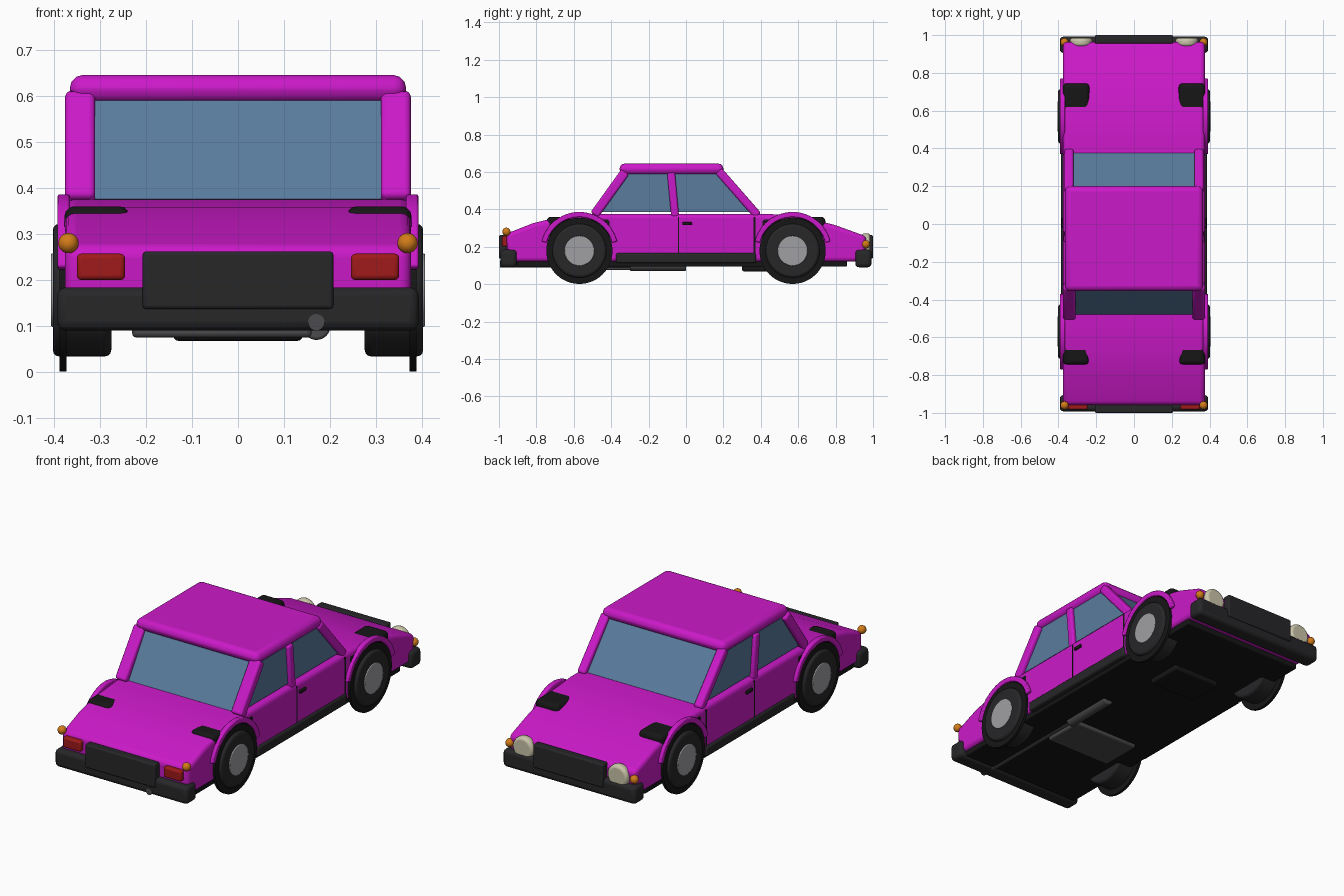
import bpy, bmesh, math
from mathutils import Vector

if "Cube" in bpy.data.objects:
    bpy.data.objects.remove(bpy.data.objects["Cube"])


def mat(name, r, g, b):
    m = bpy.data.materials.new(name)
    m.diffuse_color = (r, g, b, 1)
    m.use_nodes = True
    m.node_tree.nodes["Principled BSDF"].inputs["Base Color"].default_value = m.diffuse_color
    return m


PAINT = mat("paint", 0.60, 0.01, 0.58)
BLACK = mat("black", 0.008, 0.008, 0.008)
TRIM = mat("trim", 0.02, 0.02, 0.022)
GLASS = mat("glass", 0.10, 0.20, 0.34)
METAL = mat("metal", 0.35, 0.35, 0.37)
STEEL = mat("steel", 0.07, 0.07, 0.075)
RED = mat("red", 0.35, 0.01, 0.01)
ORANGE = mat("orange", 0.65, 0.20, 0.01)
CREAM = mat("cream", 0.60, 0.56, 0.40)


def finish(name, bm, material, bevel=0, segments=3):
    bmesh.ops.recalc_face_normals(bm, faces=bm.faces)
    me = bpy.data.meshes.new(name)
    bm.to_mesh(me)
    bm.free()
    ob = bpy.data.objects.new(name, me)
    bpy.context.collection.objects.link(ob)
    me.materials.append(material)
    if bevel:
        mod = ob.modifiers.new("bevel", "BEVEL")
        mod.width, mod.segments = bevel, segments
        mod.limit_method, mod.angle_limit = "ANGLE", math.radians(30)
    bpy.context.view_layer.objects.active = ob
    ob.select_set(True)
    bpy.ops.object.shade_smooth_by_angle(angle=math.radians(40))
    ob.select_set(False)
    return ob


def side_profile(name, pts, x0, x1, material, bevel=0, segments=3):
    """Extrude a (y, z) outline from x0 to x1."""
    bm = bmesh.new()
    a = [bm.verts.new((x0, y, z)) for y, z in pts]
    b = [bm.verts.new((x1, y, z)) for y, z in pts]
    bm.faces.new(a)
    bm.faces.new(b)
    for i in range(len(pts)):
        j = (i + 1) % len(pts)
        bm.faces.new((a[i], a[j], b[j], b[i]))
    return finish(name, bm, material, bevel, segments)


def box(name, x, y, z, material, bevel=0):
    pts = [(y[0], z[0]), (y[1], z[0]), (y[1], z[1]), (y[0], z[1])]
    return side_profile(name, pts, x[0], x[1], material, bevel)


def strip(name, p, q, w, x0, x1, material, bevel=0):
    """Slanted bar of width w along the (y, z) line p to q."""
    d = Vector((q[0] - p[0], q[1] - p[1])).normalized() * w / 2
    ny, nz = -d.y, d.x
    pts = [(p[0] + ny, p[1] + nz), (q[0] + ny, q[1] + nz),
           (q[0] - ny, q[1] - nz), (p[0] - ny, p[1] - nz)]
    return side_profile(name, pts, x0, x1, material, bevel)


def disc(name, r, a, b, c, axis, material, bevel=0):
    """Cylinder from a to b along an axis; c is the centre on the other two axes."""
    bm = bmesh.new()
    bmesh.ops.create_cone(bm, cap_ends=True, segments=48, radius1=r, radius2=r, depth=abs(b - a))
    m = (a + b) / 2
    for v in bm.verts:
        x, y, z = v.co
        v.co = (m + z, c[0] + x, c[1] + y) if axis == "X" else (c[0] + x, m + z, c[1] + y)
    return finish(name, bm, material, bevel)


def ball(name, r, loc, material):
    bm = bmesh.new()
    bmesh.ops.create_uvsphere(bm, u_segments=24, v_segments=12, radius=r)
    bmesh.ops.translate(bm, verts=bm.verts, vec=loc)
    return finish(name, bm, material)


# Lower body with sloping hood and tail
side_profile("body", [(-0.955, 0.12), (0.955, 0.12), (0.965, 0.255), (0.80, 0.315), (0.62, 0.36),
                      (0.45, 0.375), (-0.50, 0.375), (-0.69, 0.358), (-0.82, 0.325), (-0.96, 0.27)],
             -0.375, 0.375, PAINT, 0.022, 4)
box("floor", (-0.36, 0.36), (-0.905, 0.86), (0.093, 0.125), BLACK, 0.006)

# Roof
box("roof", (-0.365, 0.365), (-0.355, 0.20), (0.585, 0.645), PAINT, 0.028)

# Windscreens
strip("rear_window", (-0.335, 0.59), (-0.475, 0.372), 0.012, -0.325, 0.325, GLASS)
strip("windscreen", (0.18, 0.595), (0.37, 0.372), 0.012, -0.33, 0.33, GLASS)

for s in (1, -1):
    side = "right" if s > 0 else "left"
    # Pillars and side glass
    strip("rear_pillar_" + side, (-0.325, 0.60), (-0.49, 0.37), 0.05, s * 0.31, s * 0.375, PAINT, 0.012)
    strip("front_pillar_" + side, (0.175, 0.605), (0.385, 0.365), 0.045, s * 0.32, s * 0.368, PAINT, 0.012)
    strip("middle_pillar_" + side, (-0.08, 0.595), (-0.058, 0.36), 0.042, s * 0.33, s * 0.372, PAINT, 0.01)
    side_profile("side_window_" + side, [(-0.455, 0.385), (0.355, 0.385), (0.18, 0.588), (-0.325, 0.588)],
                 s * 0.34, s * 0.352, GLASS)

    # Door seam, handle and sill
    box("door_seam_" + side, (s * 0.37, s * 0.377), (-0.043, -0.037), (0.165, 0.36), BLACK)
    box("door_front_seam_" + side, (s * 0.37, s * 0.377), (0.362, 0.372), (0.165, 0.36), BLACK)
    box("door_handle_" + side, (s * 0.37, s * 0.385), (-0.02, 0.032), (0.315, 0.332), BLACK, 0.004)
    box("sill_" + side, (s * 0.345, s * 0.387), (-0.375, 0.375), (0.112, 0.166), TRIM, 0.01)

    # Lamps
    box("tail_light_" + side, (s * 0.245, s * 0.35), (-0.983, -0.94), (0.20, 0.257), RED, 0.01)
    disc("headlight_" + side, 0.06, 0.94, 0.985, (s * 0.28, 0.212), "Y", CREAM, 0.015)
    ball("rear_indicator_" + side, 0.022, (s * 0.368, -0.96, 0.28), ORANGE)
    ball("front_indicator_" + side, 0.022, (s * 0.368, 0.962, 0.213), ORANGE)

    # Wheels, wells and arches
    for e in (1, -1):
        tag = ("front_" if e > 0 else "rear_") + side
        yc, zc = e * 0.57, 0.178
        disc("tyre_" + tag, 0.144, s * 0.275, s * 0.402, (yc, zc), "X", TRIM, 0.014)
        disc("well_rim_" + tag, 0.177, s * 0.372, s * 0.387, (yc, zc), "X", BLACK)
        disc("hubcap_" + tag, 0.08, s * 0.38, s * 0.406, (yc, zc), "X", METAL, 0.004)
        box("wheel_well_" + tag, (s * 0.236, s * 0.377), (yc - 0.175, yc + 0.175), (0.20, 0.36), BLACK, 0.022)
        n, t0 = 24, math.radians(14)
        ang = [t0 + (math.pi - 2 * t0) * i / n for i in range(n + 1)]
        arch = [(yc + r * math.cos(t), zc + r * math.sin(t))
                for r, seq in ((0.208, ang), (0.180, ang[::-1])) for t in seq]
        side_profile("wheel_arch_" + tag, arch, s * 0.365, s * 0.392, PAINT, 0.005, 2)

# Bumpers and centre panels at both ends
for e, tag in ((1, "front"), (-1, "rear")):
    box(tag + "_bumper", (-0.393, 0.393), sorted((e * 0.905, e * 0.992)), (0.09, 0.184), TRIM, 0.02)
    box(tag + "_panel", (-0.207, 0.207), sorted((e * 0.955, e * 1.0)), (0.137, 0.262), TRIM, 0.008)

# Underside: tank, engine pan, silencer and pipe
box("fuel_tank", (-0.23, 0.16), (-0.49, -0.26), (0.075, 0.11), STEEL, 0.01)
box("engine_pan", (-0.14, 0.14), (0.30, 0.50), (0.068, 0.11), BLACK, 0.01)
disc("silencer", 0.031, -0.30, 0.0, (0.17, 0.101), "Y", STEEL, 0.006)
disc("exhaust_pipe", 0.018, -0.995, -0.28, (0.17, 0.108), "Y", STEEL)
